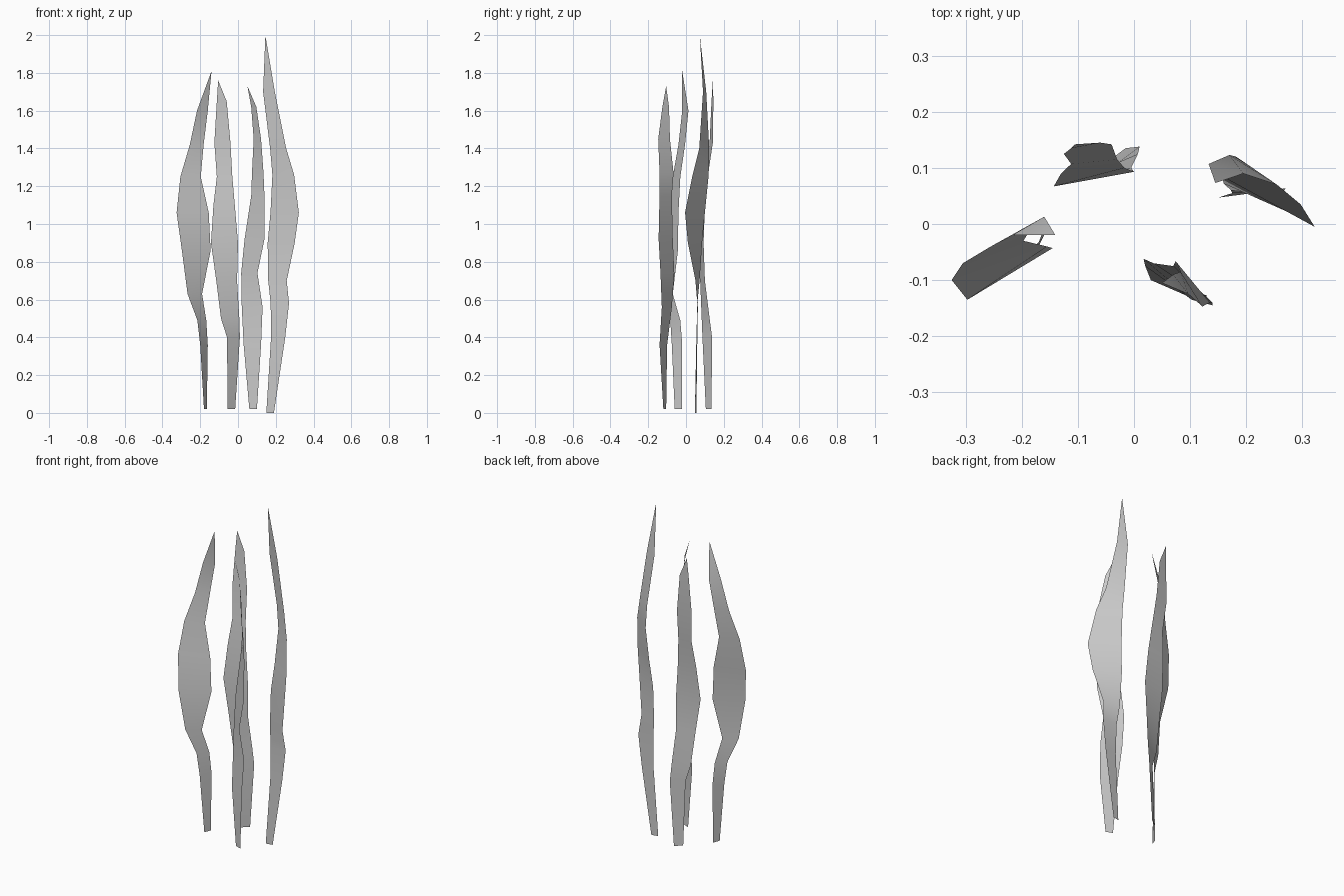
import bpy


def blade(name, rows, tip):
    """Thin twisting leaf: rows of (z, left x, left y, right x, right y), closed by a tip."""
    verts, faces = [], []
    for z, xl, yl, xr, yr in rows:
        verts += [(xl, yl, z), (xr, yr, z)]
    for i in range(0, len(verts) - 2, 2):
        faces.append((i, i + 1, i + 3, i + 2))
    n = len(verts)
    verts.append(tip)
    faces.append((n - 2, n - 1, n))
    mesh = bpy.data.meshes.new(name)
    mesh.from_pydata(verts, [], faces)
    mesh.polygons.foreach_set("use_smooth", [True] * len(faces))
    mesh.update()
    obj = bpy.data.objects.new(name, mesh)
    bpy.context.collection.objects.link(obj)
    return obj


# Left blade, wide in the middle
blade("left_blade", [
    (0.02, -.18, -.06, -.165, -.02),
    (0.36, -.20, -.075, -.16, -.02),
    (0.49, -.215, -.083, -.168, -.03),
    (0.63, -.267, -.115, -.19, -.07),
    (0.86, -.297, -.135, -.145, -.043),
    (1.06, -.325, -.10, -.155, -.04),
    (1.25, -.305, -.07, -.197, -.03),
    (1.42, -.255, -.04, -.182, -.005),
    (1.60, -.217, -.02, -.16, .013),
], (-.14, -.02, 1.81))

# Back blade
blade("back_blade", [
    (0.02, -.055, .105, -.015, .135),
    (0.40, -.058, .087, .01, .138),
    (0.50, -.09, .083, .007, .125),
    (0.70, -.115, .075, -.005, .10),
    (0.90, -.143, .067, 0, .093),
    (1.10, -.13, .09, -.017, .10),
    (1.25, -.112, .107, -.03, .115),
    (1.43, -.125, .125, -.04, .142),
    (1.65, -.112, .135, -.06, .145),
], (-.105, .142, 1.76))

# Front blade
blade("front_blade", [
    (0.02, .06, -.105, .10, -.12),
    (0.36, .03, -.10, .122, -.14),
    (0.56, .02, -.075, .13, -.128),
    (0.74, .017, -.062, .103, -.135),
    (0.92, .035, -.07, .14, -.145),
    (1.15, .07, -.075, .14, -.14),
    (1.27, .074, -.066, .135, -.14),
    (1.45, .083, -.085, .122, -.147),
    (1.62, .07, -.09, .097, -.125),
], (.05, -.105, 1.73))

# Right blade, the tallest
blade("right_blade", [
    (0.0, .15, .047, .19, .055),
    (0.40, .175, .055, .25, .06),
    (0.58, .173, .06, .27, .063),
    (0.70, .16, .072, .258, .05),
    (0.90, .157, .085, .30, .01),
    (1.06, .172, .10, .322, -.005),
    (1.26, .182, .12, .297, .035),
    (1.40, .17, .123, .255, .07),
    (1.70, .133, .107, .195, .09),
], (.145, .073, 2.0))
